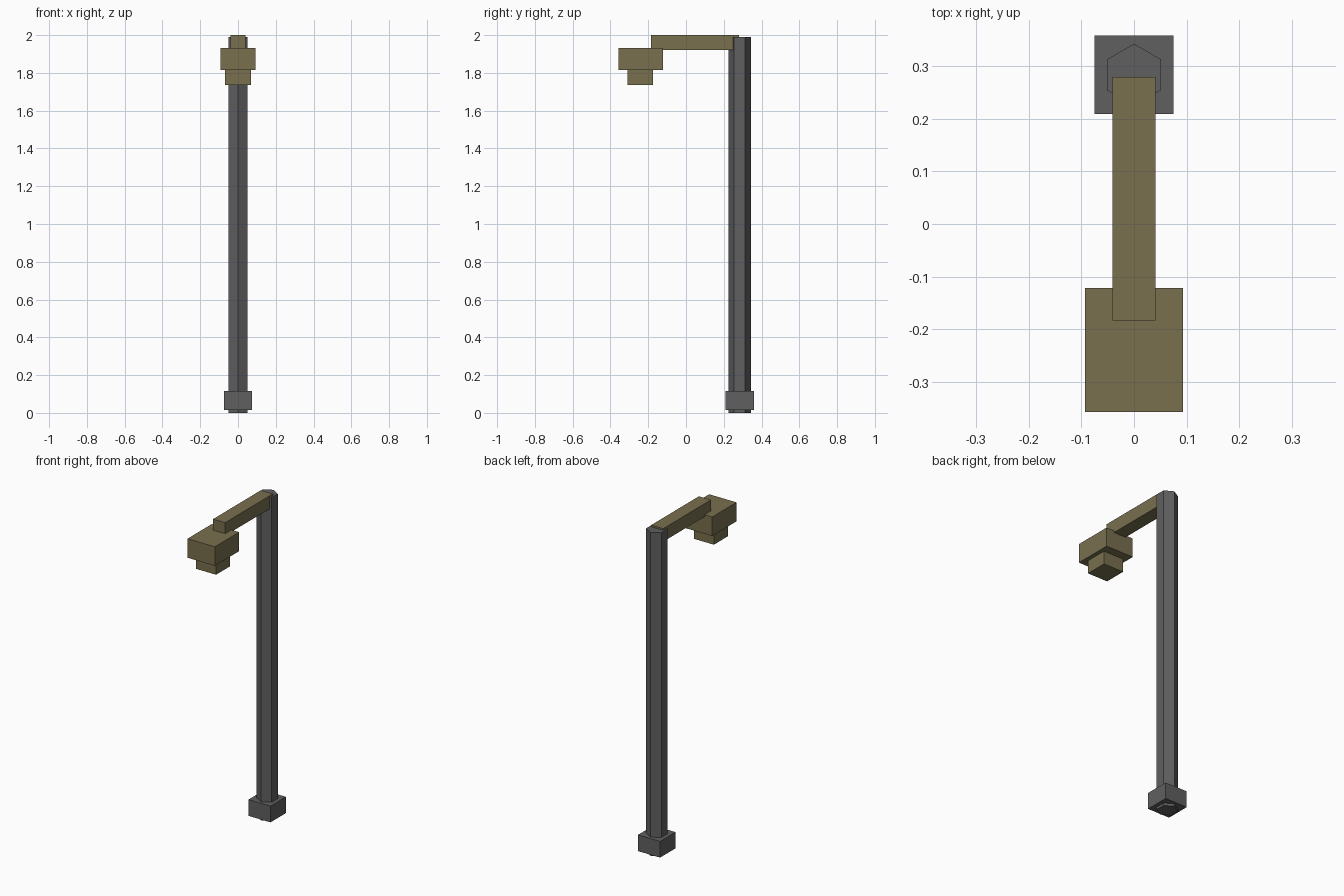
import bpy

cube = bpy.data.objects.get("Cube")
if cube:
    bpy.data.objects.remove(cube, do_unlink=True)


def make_material(name, rgb):
    mat = bpy.data.materials.new(name)
    mat.use_nodes = True
    color = (*rgb, 1.0)
    mat.diffuse_color = color
    mat.node_tree.nodes["Principled BSDF"].inputs["Base Color"].default_value = color
    return mat


def finish(name, mat):
    obj = bpy.context.object
    obj.name = obj.data.name = name
    obj.data.materials.append(mat)
    return obj


def box(name, mat, half_width, y_range, z_range):
    """Box centred on x, spanning the given y and z ranges."""
    (y0, y1), (z0, z1) = y_range, z_range
    bpy.ops.mesh.primitive_cube_add(size=1, location=(0, (y0 + y1) / 2, (z0 + z1) / 2))
    bpy.context.object.scale = (2 * half_width, y1 - y0, z1 - z0)
    bpy.ops.object.transform_apply(location=False, rotation=False, scale=True)
    return finish(name, mat)


grey = make_material("dark grey metal", (0.115, 0.115, 0.12))
bronze = make_material("olive bronze", (0.19, 0.16, 0.078))

# Six-sided pole, with corners facing front and back
POLE_Y = 0.284
POLE_HEIGHT = 1.99
bpy.ops.mesh.primitive_cylinder_add(vertices=6, radius=0.059, depth=POLE_HEIGHT,
                                    location=(0, POLE_Y, POLE_HEIGHT / 2))
finish("pole", grey)

# Square foot around the pole
box("foot", grey, 0.075, (POLE_Y - 0.075, POLE_Y + 0.075), (0.015, 0.115))

# Arm reaching forward, lamp housing and lamp below it
box("arm", bronze, 0.041, (-0.184, 0.28), (1.92, 2.0))
box("lamp_housing", bronze, 0.093, (-0.358, -0.122), (1.815, 1.932))
box("lamp", bronze, 0.068, (-0.31, -0.174), (1.735, 1.815))
